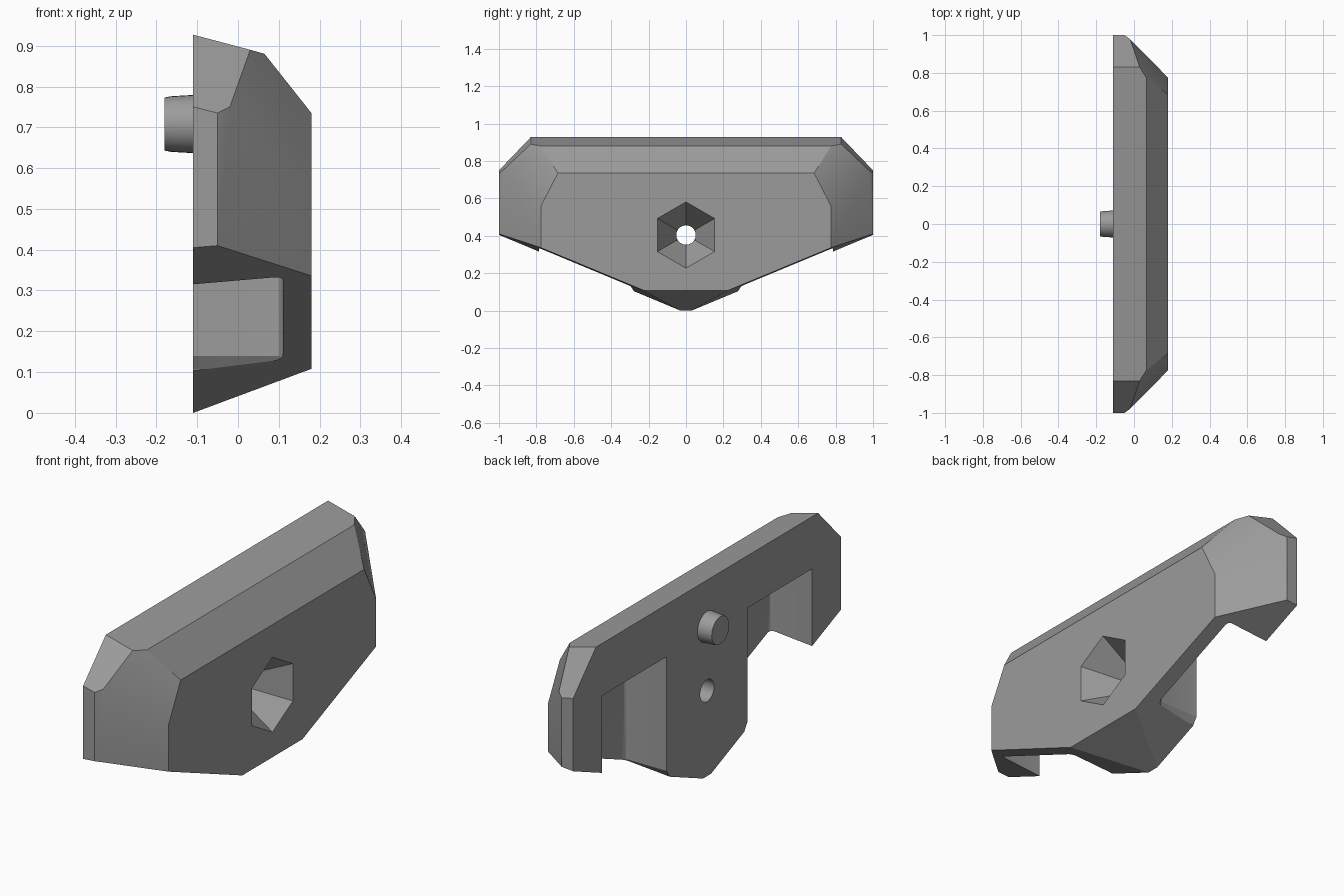
import bpy, bmesh, math
from mathutils import Vector

if "Cube" in bpy.data.objects:
    bpy.data.objects.remove(bpy.data.objects["Cube"])

grey = bpy.data.materials.new("plain grey")
grey.diffuse_color = (0.33, 0.33, 0.33, 1)
grey.use_nodes = True
grey.node_tree.nodes["Principled BSDF"].inputs["Base Color"].default_value = grey.diffuse_color


def make(name, bm):
    bmesh.ops.recalc_face_normals(bm, faces=bm.faces)
    me = bpy.data.meshes.new(name)
    bm.to_mesh(me)
    bm.free()
    me.materials.append(grey)
    ob = bpy.data.objects.new(name, me)
    bpy.context.collection.objects.link(ob)
    return ob


def turned(name, rings, n, zc):
    """Closed n-sided shape along x from (x, radius) rings, one corner up."""
    bm = bmesh.new()
    loops = [[bm.verts.new((x, r * math.sin(2 * math.pi * i / n),
                            zc + r * math.cos(2 * math.pi * i / n)))
              for i in range(n)] for x, r in rings]
    for a, b in zip(loops, loops[1:]):
        for i in range(n):
            j = (i + 1) % n
            bm.faces.new((a[i], a[j], b[j], b[i]))
    bm.faces.new(loops[0])
    bm.faces.new(loops[-1])
    return make(name, bm)


def pocket(side):
    """Rounded slot cutter, open at the back and underneath."""
    bm = bmesh.new()
    prof = [(.28, -.2), (.28, .107), (.302, .14), (.302, .68), (.785, .68), (.785, -.2)]
    back = bm.faces.new([bm.verts.new((-.4, side * y, z)) for y, z in prof])
    ext = bmesh.ops.extrude_face_region(bm, geom=[back], use_keep_orig=True)
    new = [v for v in ext["geom"] if isinstance(v, bmesh.types.BMVert)]
    bmesh.ops.translate(bm, vec=(.51, 0, 0), verts=new)
    bmesh.ops.recalc_face_normals(bm, faces=bm.faces)
    bm.edges.ensure_lookup_table()
    rim = [e for e in bm.edges
           if all(v.co.x > .1 for v in e.verts) and max(v.co.z for v in e.verts) > 0]
    bmesh.ops.bevel(bm, geom=rim, offset=.02, segments=4, profile=.5, affect='EDGES')
    return make("pocket_cutter", bm)


def cut(target, cutter):
    cutter.hide_render = True
    m = target.modifiers.new("cut", 'BOOLEAN')
    m.operation, m.solver, m.object = 'DIFFERENCE', 'EXACT', cutter
    bpy.context.view_layer.objects.active = target
    bpy.ops.object.modifier_apply(modifier=m.name)
    bpy.data.objects.remove(cutter)


def smooth(ob, deg):
    bpy.ops.object.select_all(action='DESELECT')
    ob.select_set(True)
    bpy.context.view_layer.objects.active = ob
    bpy.ops.object.shade_smooth_by_angle(angle=math.radians(deg))


# Faceted body: mirrored corner points wrapped in a convex hull
half = [(-.11, .83, .927), (-.11, 1, .75), (-.11, 1, .405), (-.11, .03, 0),
        (-.05, 1, .735), (-.05, 1, .41), (-.02, .978, .75), (.03, .83, .89),
        (.065, .775, .88), (.18, .685, .735), (.18, .775, .56),
        (.18, .775, .336), (.18, .225, .108)]
bm = bmesh.new()
for x, y, z in half:
    for s in (1, -1):
        bm.verts.new((x, s * y, z))
res = bmesh.ops.convex_hull(bm, input=bm.verts[:])
junk = {g for g in res["geom_interior"] + res["geom_unused"]
        if isinstance(g, bmesh.types.BMVert)}
bmesh.ops.delete(bm, geom=list(junk), context='VERTS')
bmesh.ops.dissolve_limit(bm, angle_limit=math.radians(.5), verts=bm.verts[:], edges=bm.edges[:])
body = make("body", bm)

# Slots behind, six-sided tapered recess and round through hole
for s in (1, -1):
    cut(body, pocket(s))
cut(body, turned("recess_cutter", [(0, .055), (.18, .177), (.28, .245)], 6, .404))
cut(body, turned("bore_cutter", [(-.3, .052), (.3, .052)], 32, .404))
smooth(body, 25)

# Tapered locating peg on the back
peg = turned("back_peg", [(-.18, .065), (-.165, .068), (-.10, .072)], 32, .708)
smooth(peg, 30)
